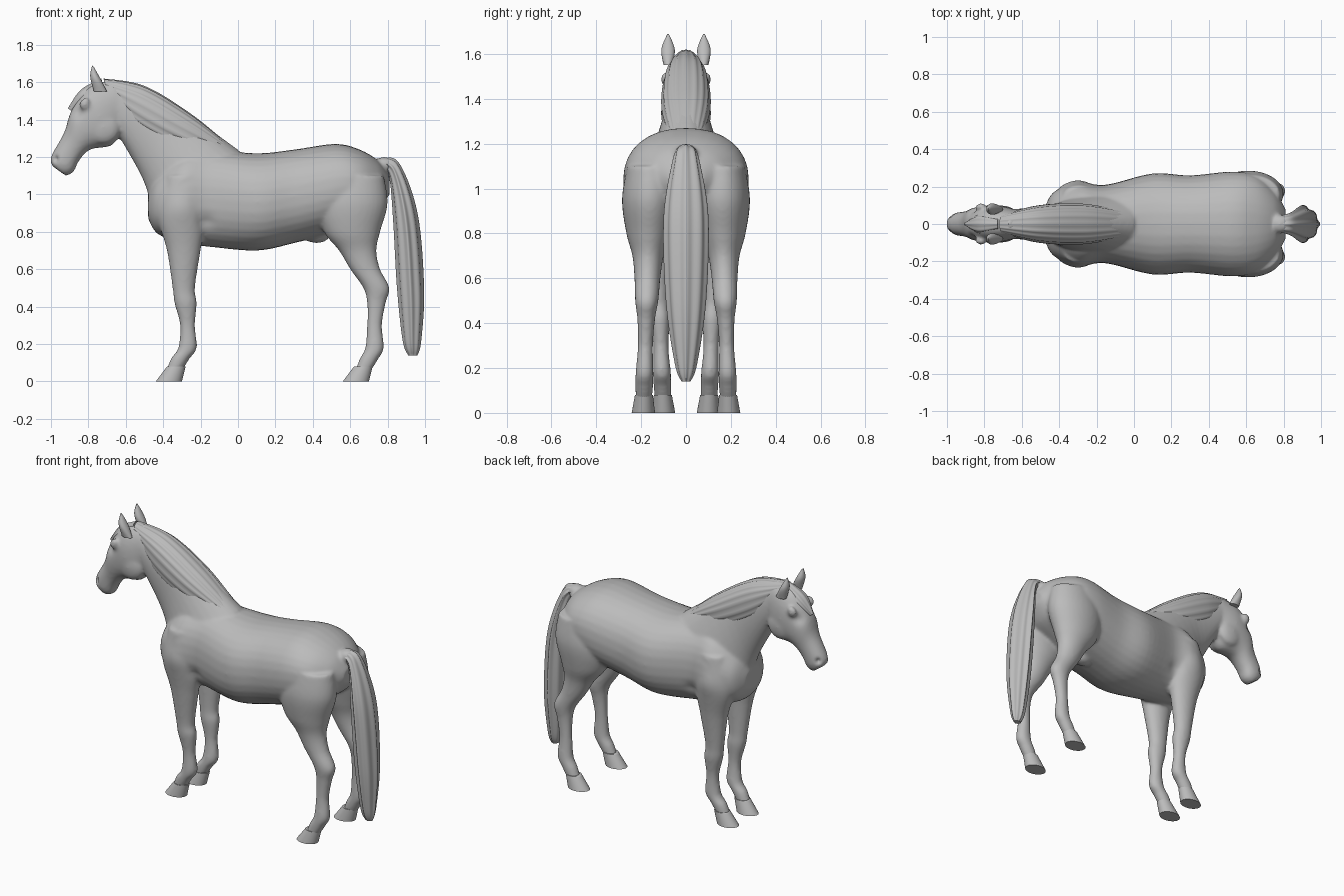
import bpy
import bmesh
import math
from mathutils import Vector

default_cube = bpy.data.objects.get("Cube")
if default_cube:
    bpy.data.objects.remove(default_cube, do_unlink=True)

grey = bpy.data.materials.new("plain_grey")
grey.use_nodes = True
grey.diffuse_color = (0.5, 0.5, 0.5, 1)
shader = grey.node_tree.nodes["Principled BSDF"]
shader.inputs["Base Color"].default_value = grey.diffuse_color
shader.inputs["Roughness"].default_value = 0.6


def smooth_rings(rings, steps):
    """Pass a smooth curve through every value of the rings."""
    padded = [rings[0]] + list(rings) + [rings[-1]]
    result = []
    for before, start, end, after in zip(padded, padded[1:], padded[2:], padded[3:]):
        for step in range(steps):
            t = step / steps
            result.append([
                b + t * (c - a + t * (2 * a - 5 * b + 4 * c - d + t * (3 * (b - c) + d - a))) / 2
                for a, b, c, d in zip(before, start, end, after)])
    result.append(list(rings[-1]))
    return result


def loft(bm, rings, side=1, out=0, lean=0, power=1, ridges=0, depth=0, segments=32, steps=6):
    """Skin rings given as (upper x, upper z, lower x, lower z, half width)."""
    loops = []
    for upper_x, upper_z, lower_x, lower_z, width in smooth_rings(rings, steps):
        upper = Vector((upper_x, 0, upper_z))
        lower = Vector((lower_x, 0, lower_z))
        centre = (upper + lower) / 2
        centre.y = side * (out + lean * centre.z)
        loop = []
        for i in range(segments):
            angle = math.tau * i / segments
            groove = 1 - depth * (1 - math.cos(ridges * angle)) / 2
            along, across = (math.copysign(abs(wave) ** power, wave) * groove
                             for wave in (math.cos(angle), math.sin(angle)))
            point = centre + along * (upper - lower) / 2
            point.y += side * across * width
            loop.append(bm.verts.new(point))
        loops.append(loop)
    for first, second in zip(loops, loops[1:]):
        for i in range(segments):
            j = (i + 1) % segments
            bm.faces.new((first[i], first[j], second[j], second[i]))
    bm.faces.new(loops[0])
    bm.faces.new(loops[-1])


def ball(bm, centre, size):
    made = bmesh.ops.create_uvsphere(bm, u_segments=20, v_segments=12, radius=1)
    bmesh.ops.scale(bm, vec=size, verts=made["verts"])
    bmesh.ops.translate(bm, vec=centre, verts=made["verts"])


def finish(name, bm, angle=60):
    """Turn the geometry into a smooth shaded grey object."""
    bmesh.ops.recalc_face_normals(bm, faces=bm.faces)
    mesh = bpy.data.meshes.new(name)
    bm.to_mesh(mesh)
    bm.free()
    mesh.materials.append(grey)
    obj = bpy.data.objects.new(name, mesh)
    bpy.context.collection.objects.link(obj)
    bpy.ops.object.select_all(action="DESELECT")
    obj.select_set(True)
    bpy.context.view_layer.objects.active = obj
    bpy.ops.object.shade_smooth_by_angle(angle=math.radians(angle))
    return obj


def single(name, rings, side=1, **options):
    """Make one separate object from a single loft."""
    bm = bmesh.new()
    loft(bm, rings, side, **options)
    finish(name, bm)


def upright(rows):
    """Rings across the barrel from rows of (x, top, bottom, half width)."""
    return [(x, top, x, bottom, width) for x, top, bottom, width in rows]


def limb(rows, shift=0):
    """Level rings from rows of (z, x, half depth); legs are narrower than deep."""
    return [(x + shift - half, z, x + shift + half, z, 0.6 * half + 0.01)
            for z, x, half in rows]


# Barrel, chest and rump
torso = upright([
    (-0.48, 1, 0.87, 0.08), (-0.43, 1.1, 0.79, 0.17), (-0.3, 1.22, 0.74, 0.22),
    (-0.15, 1.24, 0.72, 0.21), (0.1, 1.22, 0.7, 0.27), (0.3, 1.24, 0.74, 0.26),
    (0.52, 1.27, 0.8, 0.28), (0.65, 1.24, 0.86, 0.26), (0.75, 1.18, 0.92, 0.18),
    (0.81, 1.1, 1, 0.08)])

neck = [(-0.67, 1.62, -0.63, 1.3, 0.08), (-0.36, 1.49, -0.5, 1.06, 0.1),
        (0, 1.24, -0.45, 0.85, 0.18)]

# Head from poll to lips
head = [(-0.66, 1.61, -0.63, 1.32, 0.08), (-0.8, 1.58, -0.68, 1.26, 0.1),
        (-0.89, 1.45, -0.79, 1.24, 0.09), (-0.93, 1.33, -0.85, 1.18, 0.07),
        (-1, 1.2, -0.88, 1.12, 0.06), (-0.99, 1.15, -0.92, 1.1, 0.04)]

front_leg = limb([
    (1.1, -0.29, 0.09), (0.9, -0.3, 0.13), (0.7, -0.29, 0.09), (0.5, -0.29, 0.06),
    (0.42, -0.28, 0.06), (0.3, -0.27, 0.04), (0.18, -0.27, 0.05), (0.12, -0.31, 0.05),
    (0.04, -0.35, 0.04)])

hind_leg = limb([
    (1.1, 0.62, 0.16), (0.95, 0.61, 0.19), (0.8, 0.61, 0.15), (0.7, 0.64, 0.1),
    (0.6, 0.68, 0.08), (0.5, 0.74, 0.07), (0.42, 0.74, 0.05), (0.3, 0.73, 0.04),
    (0.18, 0.73, 0.05), (0.12, 0.7, 0.05), (0.04, 0.66, 0.04)])

front_stance = {"out": 0.1, "lean": 0.04}
hind_stance = {"out": 0.19, "lean": -0.03}

# Flesh is fused into one smooth skin
bm = bmesh.new()
loft(bm, torso, power=0.9)
loft(bm, neck)
loft(bm, head, power=0.9)
for side in (1, -1):
    loft(bm, front_leg, side, **front_stance)
    loft(bm, hind_leg, side, **hind_stance)
    # Eyes and cheeks
    ball(bm, (-0.82, side * 0.09, 1.48), (0.03, 0.02, 0.03))
    ball(bm, (-0.72, side * 0.06, 1.36), (0.09, 0.04, 0.09))
# Sheath and dock
ball(bm, (0.42, 0, 0.78), (0.07, 0.05, 0.04))
ball(bm, (0.78, 0, 1.16), (0.06, 0.05, 0.04))
flesh = finish("flesh", bm)
fuse = flesh.modifiers.new("fuse", "REMESH")
fuse.mode = "VOXEL"
fuse.voxel_size = 0.01
relax = flesh.modifiers.new("relax", "SMOOTH")
relax.iterations = 8
graph = bpy.context.evaluated_depsgraph_get()
skin = bpy.data.meshes.new_from_object(flesh.evaluated_get(graph))
bpy.data.objects.remove(flesh, do_unlink=True)

# Nostrils, eye hollows, brows, shoulder bulges and the grooves behind them
bm = bmesh.new()
bm.from_mesh(skin)
bm.normal_update()
dabs = [((-0.98, 0.05, 1.19), 0.016, -0.02), ((-0.86, 0.08, 1.44), 0.03, -0.01),
        ((-0.81, 0.1, 1.51), 0.02, 0.01), ((-0.3, 0.2, 0.93), 0.07, 0.01),
        ((-0.17, 0.2, 0.85), 0.04, -0.01)]
for centre, radius, amount in dabs:
    for vert in bm.verts:
        x, y, z = vert.co
        distance = (Vector((x, abs(y), z)) - Vector(centre)).length / radius
        if distance < 3:
            vert.co += vert.normal * amount * math.exp(-distance ** 2)
finish("body", bm)

# Mane hanging on both sides of the crest
single("mane", [
    (-0.72, 1.62, -0.68, 1.5, 0.05), (-0.5, 1.58, -0.53, 1.33, 0.1),
    (-0.25, 1.43, -0.32, 1.23, 0.11), (-0.03, 1.25, -0.07, 1.2, 0.07)],
    power=0.85, ridges=18, depth=0.05, segments=72, steps=12)

single("forelock", [
    (-0.73, 1.62, -0.72, 1.56, 0.03), (-0.84, 1.56, -0.81, 1.5, 0.05),
    (-0.91, 1.46, -0.88, 1.44, 0.01)], ridges=8, depth=0.1, segments=48)

# Tail with long strands
single("tail", [
    (0.76, 1.19, 0.77, 1.15, 0.04), (0.86, 1.17, 0.81, 1.08, 0.06),
    (0.96, 0.9, 0.83, 0.85, 0.1), (0.995, 0.5, 0.85, 0.5, 0.09),
    (0.98, 0.22, 0.88, 0.22, 0.05), (0.96, 0.14, 0.91, 0.14, 0.02)],
    power=1.15, ridges=8, depth=0.13, segments=64, steps=8)

# Paired ears and hooves
ear = [(-0.77, 1.55, -0.7, 1.55, 0.02), (-0.79, 1.63, -0.73, 1.61, 0.03),
       (-0.78, 1.69, -0.77, 1.68, 0.005)]
hoof = [(0.08, -0.33, 0.05), (0.04, -0.35, 0.06), (0, -0.37, 0.07)]
for label, side in (("left", -1), ("right", 1)):
    single("ear_" + label, ear, side, out=0.08)
    single("front_hoof_" + label, limb(hoof), side, **front_stance)
    single("hind_hoof_" + label, limb(hoof, shift=1), side, **hind_stance)
